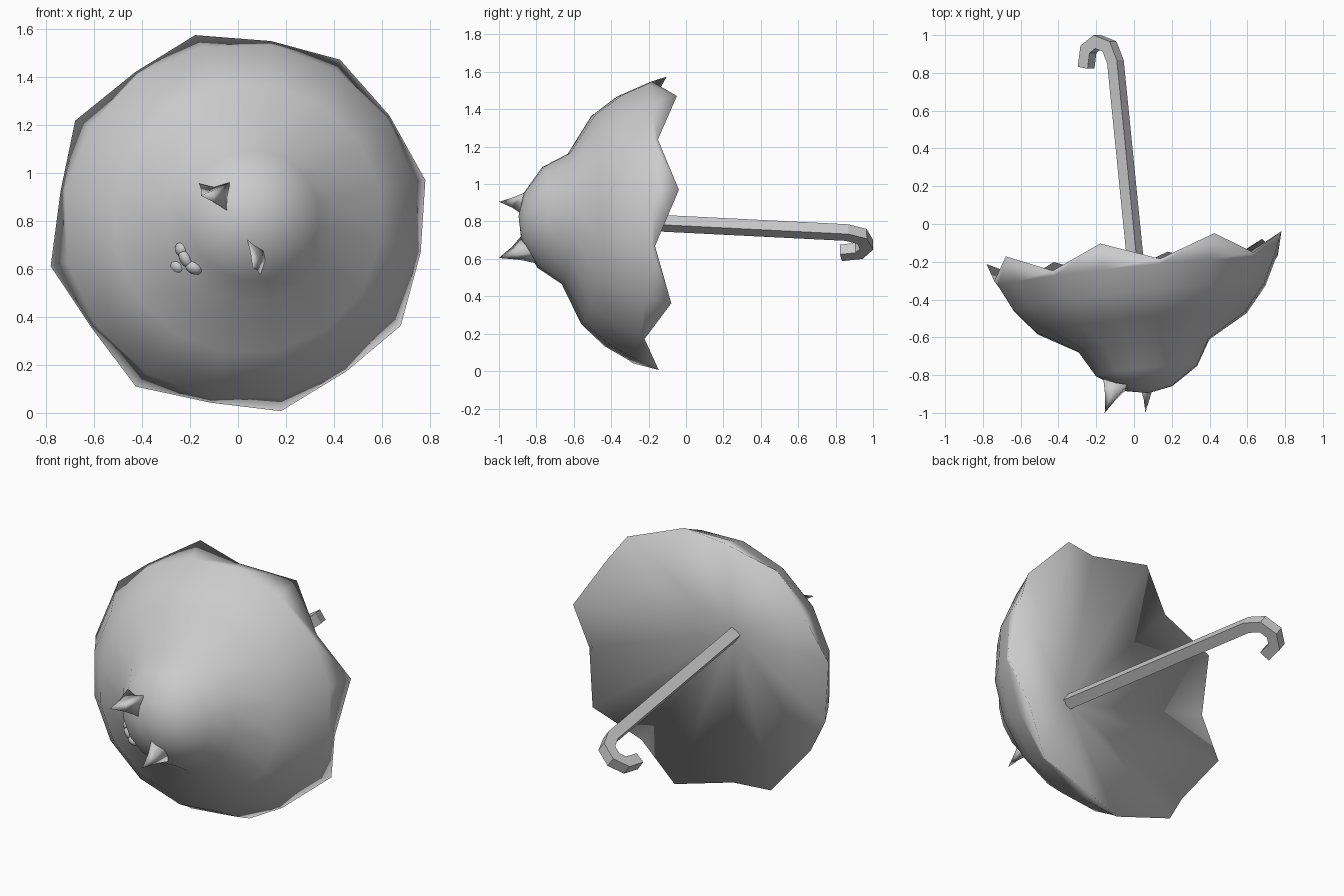
import bpy, bmesh, math
from mathutils import Vector as V

if "Cube" in bpy.data.objects:
    bpy.data.objects.remove(bpy.data.objects["Cube"])

# Tilted frame shared by canopy and stem; F points to the front along the axis
CENTRE = V((0, -0.125, 0.79))
F = V((0.1, -1, 0.05)).normalized()
E1 = V((1, 0.1, 0)).normalized()
E2 = V((0, 0.05, 1)).normalized()
SEG = 16


def finish(bm, name, smooth):
    bmesh.ops.recalc_face_normals(bm, faces=bm.faces)
    for f in bm.faces:
        f.smooth = smooth
    me = bpy.data.meshes.new(name)
    bm.to_mesh(me)
    bm.free()
    ob = bpy.data.objects.new(name, me)
    bpy.context.collection.objects.link(ob)
    return ob


def bridge(bm, a, b):
    n = len(a)
    for i in range(n):
        bm.faces.new((a[i], a[(i + 1) % n], b[(i + 1) % n], b[i]))


def fan(bm, ring, tip):
    n = len(ring)
    for i in range(n):
        bm.faces.new((ring[i], ring[(i + 1) % n], tip))


# Canopy: outer dome with raised snout, pleated inner cone, scalloped shared rim
def canopy():
    bm = bmesh.new()

    def vert(r, t, ang):
        return bm.verts.new(CENTRE + F * t + (E1 * math.cos(ang) + E2 * math.sin(ang)) * r)

    angs = [math.radians(12.9 + 360 / SEG * i) for i in range(SEG)]
    rim = [vert(*((0.765, 0.11) if i % 2 else (0.805, 0.0)), a) for i, a in enumerate(angs)]
    last = rim
    for r, t in [(0.748, 0.135), (0.682, 0.265), (0.568, 0.40), (0.355, 0.52),
                 (0.275, 0.655), (0.13, 0.75)]:
        ring = [vert(r, t, a) for a in angs]
        bridge(bm, last, ring)
        last = ring
    fan(bm, last, vert(0, 0.775, 0))
    fan(bm, rim, vert(0, 0.40, 0))
    finish(bm, "canopy", True)


# Stem and hook: square section swept along a planar path
def handle():
    h = V((-0.82, 0, -0.57)).normalized()
    axis = -F
    h = (h - axis * h.dot(axis)).normalized()
    p = axis.cross(h).normalized()
    start = CENTRE + F * 0.41
    bend = CENTRE - F * 0.99
    # hook points as (across, along) from the bend
    hook = [(0, 0), (0.028, 0.085), (0.1, 0.118), (0.165, 0.085), (0.192, -0.01)]
    path = [start] + [bend + h * a + axis * b for a, b in hook]
    bm = bmesh.new()
    rings = []
    s = 0.032
    for i, c in enumerate(path):
        d_in = (c - path[i - 1]).normalized() if i else axis
        d_out = (path[i + 1] - c).normalized() if i < len(path) - 1 else d_in
        d = (d_in + d_out).normalized()
        n = d.cross(p).normalized() * (s / max(0.7, d.dot(d_in)))
        rings.append([bm.verts.new(c + n * u + p * s * v)
                      for u, v in ((1, 1), (1, -1), (-1, -1), (-1, 1))])
    for a, b in zip(rings, rings[1:]):
        bridge(bm, a, b)
    bm.faces.new(rings[0])
    bm.faces.new(rings[-1])
    finish(bm, "handle", False)


# Ears: pointed, slightly hollow-sided cones
def ear(name, base, tip):
    bm = bmesh.new()
    tip = V(tip)
    pts = [V(b) for b in base]
    mid_c = sum(pts, V()) / len(pts)
    low = [bm.verts.new(q) for q in pts]
    mid = [bm.verts.new(mid_c.lerp(tip, 0.5) + (q - mid_c) * 0.42) for q in pts]
    bridge(bm, low, mid)
    fan(bm, mid, bm.verts.new(tip))
    bm.faces.new(low)
    finish(bm, name, True)


# Muzzle: small rounded lobes along a curve
def lobe(name, loc, size, turn):
    bpy.ops.mesh.primitive_uv_sphere_add(segments=12, ring_count=8, radius=1,
                                         location=loc, rotation=(0, turn, 0))
    ob = bpy.context.object
    ob.name = name
    ob.scale = size
    bpy.ops.object.shade_smooth()


canopy()
handle()
ear("ear_upper", [(-0.162, -0.82, 0.955), (-0.10, -0.84, 0.94), (-0.035, -0.85, 0.96),
                  (-0.033, -0.87, 0.835), (-0.10, -0.85, 0.875)], (-0.155, -1.0, 0.905))
ear("ear_lower", [(0.035, -0.87, 0.735), (0.115, -0.83, 0.69),
                  (0.125, -0.80, 0.64), (0.098, -0.77, 0.57)], (0.06, -1.0, 0.605))
lobe("muzzle_upper", (-0.233, -0.71, 0.682), (0.03, 0.035, 0.032), 0)
lobe("muzzle_bridge", (-0.218, -0.72, 0.642), (0.026, 0.035, 0.042), -0.5)
lobe("muzzle_lower", (-0.183, -0.725, 0.605), (0.038, 0.035, 0.028), 0.4)
lobe("nose", (-0.25, -0.65, 0.61), (0.036, 0.035, 0.03), 0.6)
